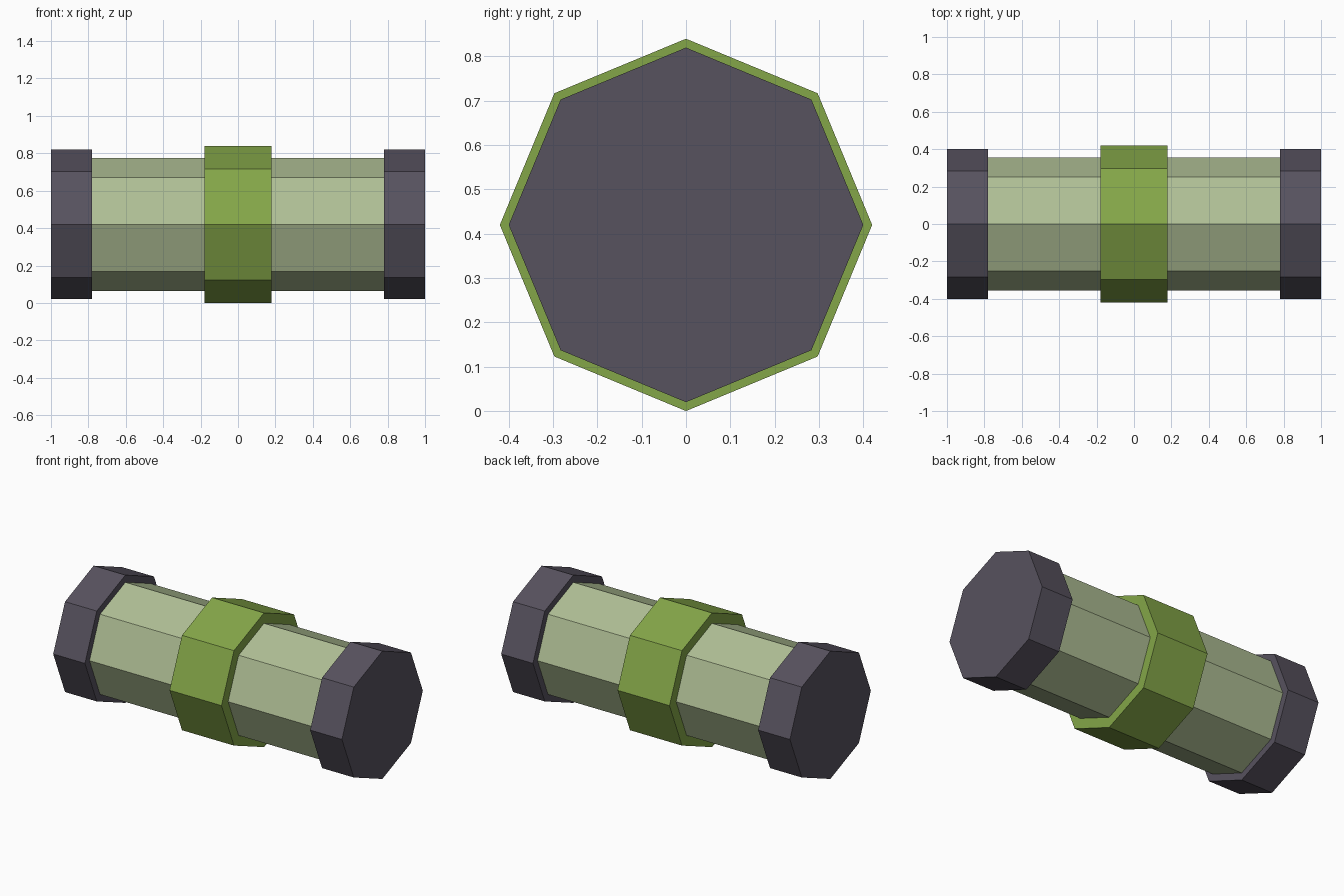
import bpy
import math

AXIS_Z = 0.42

cube = bpy.data.objects.get("Cube")
if cube:
    bpy.data.objects.remove(cube, do_unlink=True)


def make_material(name, rgb):
    mat = bpy.data.materials.new(name)
    mat.use_nodes = True
    colour = (*rgb, 1.0)
    mat.diffuse_color = colour
    mat.node_tree.nodes["Principled BSDF"].inputs["Base Color"].default_value = colour
    return mat


def octagon_section(name, x_min, x_max, radius, mat):
    """Flat-shaded eight-sided prism lying along x, with a corner on top."""
    bpy.ops.mesh.primitive_cylinder_add(
        vertices=8, radius=radius, depth=x_max - x_min,
        location=((x_min + x_max) / 2, 0, AXIS_Z),
        rotation=(0, math.pi / 2, 0))
    obj = bpy.context.object
    obj.name = name
    obj.data.materials.append(mat)
    return obj


pale_green = make_material("pale green", (0.43, 0.52, 0.30))
leaf_green = make_material("leaf green", (0.23, 0.38, 0.065))
dark_grey = make_material("dark purple grey", (0.095, 0.084, 0.113))

# Central band
octagon_section("centre_band", -0.18, 0.18, 0.42, leaf_green)

# Tube halves and end caps on both sides
for side, sign in (("left", 1), ("right", -1)):
    tube = sorted((sign * 0.18, sign * 0.78))
    cap = sorted((sign * 0.78, sign * 1.0))
    octagon_section(side + "_tube", *tube, 0.355, pale_green)
    octagon_section(side + "_end_cap", *cap, 0.40, dark_grey)
